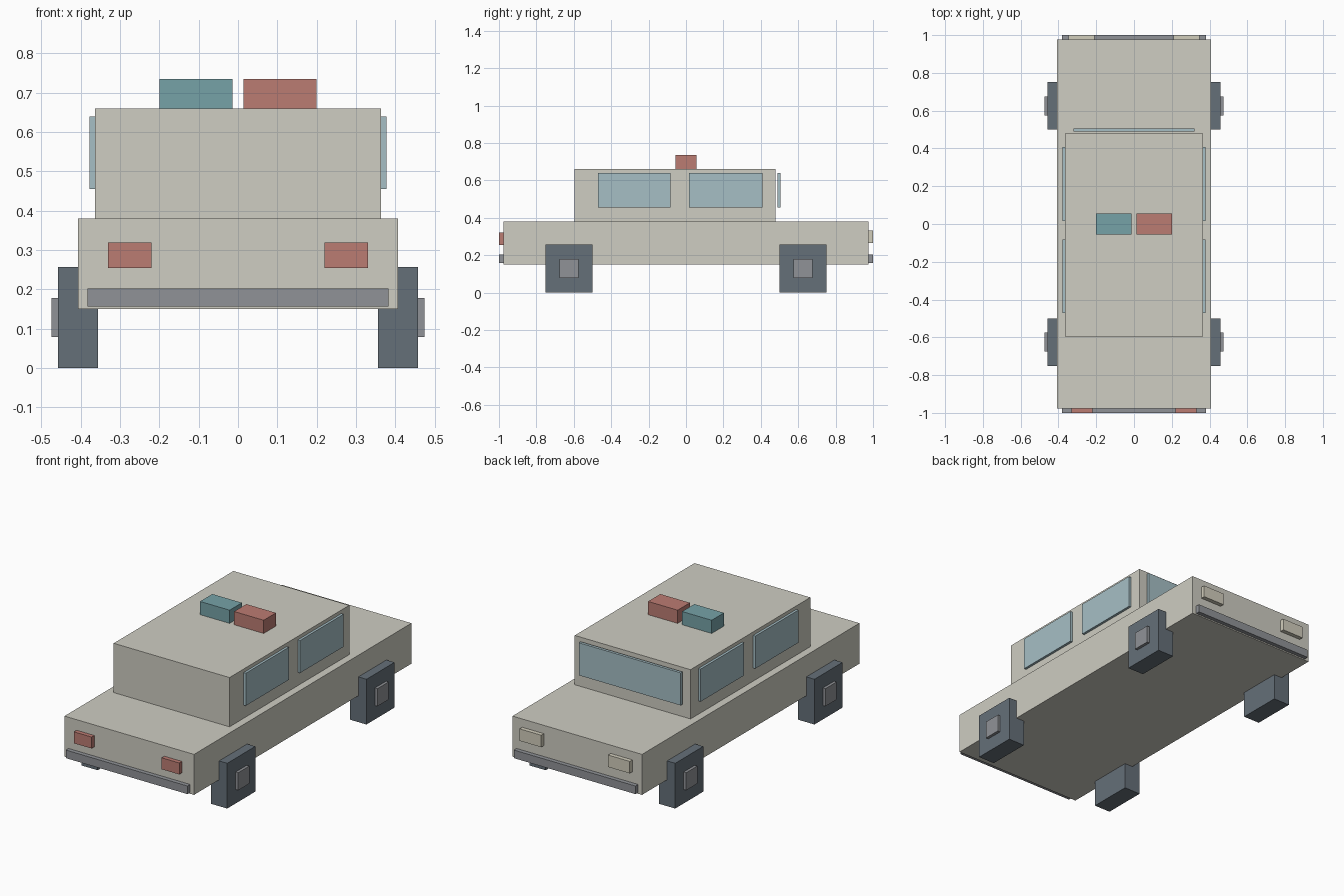
import bpy

if "Cube" in bpy.data.objects:
    bpy.data.objects.remove(bpy.data.objects["Cube"])


def material(name, rgb):
    m = bpy.data.materials.new(name)
    m.diffuse_color = (*rgb, 1)
    m.use_nodes = True
    m.node_tree.nodes["Principled BSDF"].inputs["Base Color"].default_value = m.diffuse_color
    return m


PAINT = material("paint", (0.62, 0.61, 0.54))
GLASS = material("glass", (0.38, 0.52, 0.56))
RUBBER = material("rubber", (0.13, 0.16, 0.19))
METAL = material("metal", (0.28, 0.29, 0.31))
RED = material("red", (0.50, 0.20, 0.17))
BLUE = material("blue", (0.18, 0.36, 0.39))
LAMP = material("lamp", (0.64, 0.61, 0.50))


def box(name, x, y, z, mat):
    """Box given by its (min, max) range on each axis."""
    ranges = (x, y, z)
    bpy.ops.mesh.primitive_cube_add(size=1, location=[(a + b) / 2 for a, b in ranges])
    ob = bpy.context.object
    ob.name = name
    ob.scale = [b - a for a, b in ranges]
    bpy.ops.object.transform_apply(location=False, rotation=False, scale=True)
    ob.data.materials.append(mat)
    return ob


def pair(name, x, y, z, mat):
    """Same box on the right and left sides."""
    box("right_" + name, x, y, z, mat)
    box("left_" + name, (-x[1], -x[0]), y, z, mat)


# Body and cabin
box("body", (-0.407, 0.407), (-0.976, 0.976), (0.15, 0.38), PAINT)
box("cabin", (-0.364, 0.364), (-0.596, 0.479), (0.38, 0.66), PAINT)

# Windows
box("windshield", (-0.32, 0.32), (0.489, 0.505), (0.455, 0.64), GLASS)
pair("window_a", (0.364, 0.378), (-0.47, -0.083), (0.455, 0.64), GLASS)
pair("window_b", (0.364, 0.378), (0.017, 0.408), (0.455, 0.64), GLASS)

# Wheels with hubs
for end, yc in (("front", -0.625), ("back", 0.625)):
    pair(end + "_wheel", (0.356, 0.458), (yc - 0.126, yc + 0.126), (0, 0.257), RUBBER)
    pair(end + "_hub", (0.44, 0.474), (yc - 0.05, yc + 0.05), (0.079, 0.179), METAL)

# Bumpers
box("front_bumper", (-0.382, 0.382), (-1, -0.976), (0.157, 0.203), METAL)
box("back_bumper", (-0.382, 0.382), (0.976, 1), (0.157, 0.203), METAL)

# Red lamps and pale lamps
pair("red_lamp", (0.22, 0.331), (-1, -0.976), (0.255, 0.32), RED)
pair("pale_lamp", (0.21, 0.346), (0.976, 1), (0.265, 0.333), LAMP)

# Roof beacons
box("blue_beacon", (-0.2, -0.014), (-0.055, 0.055), (0.66, 0.735), BLUE)
box("red_beacon", (0.014, 0.2), (-0.055, 0.055), (0.66, 0.735), RED)
